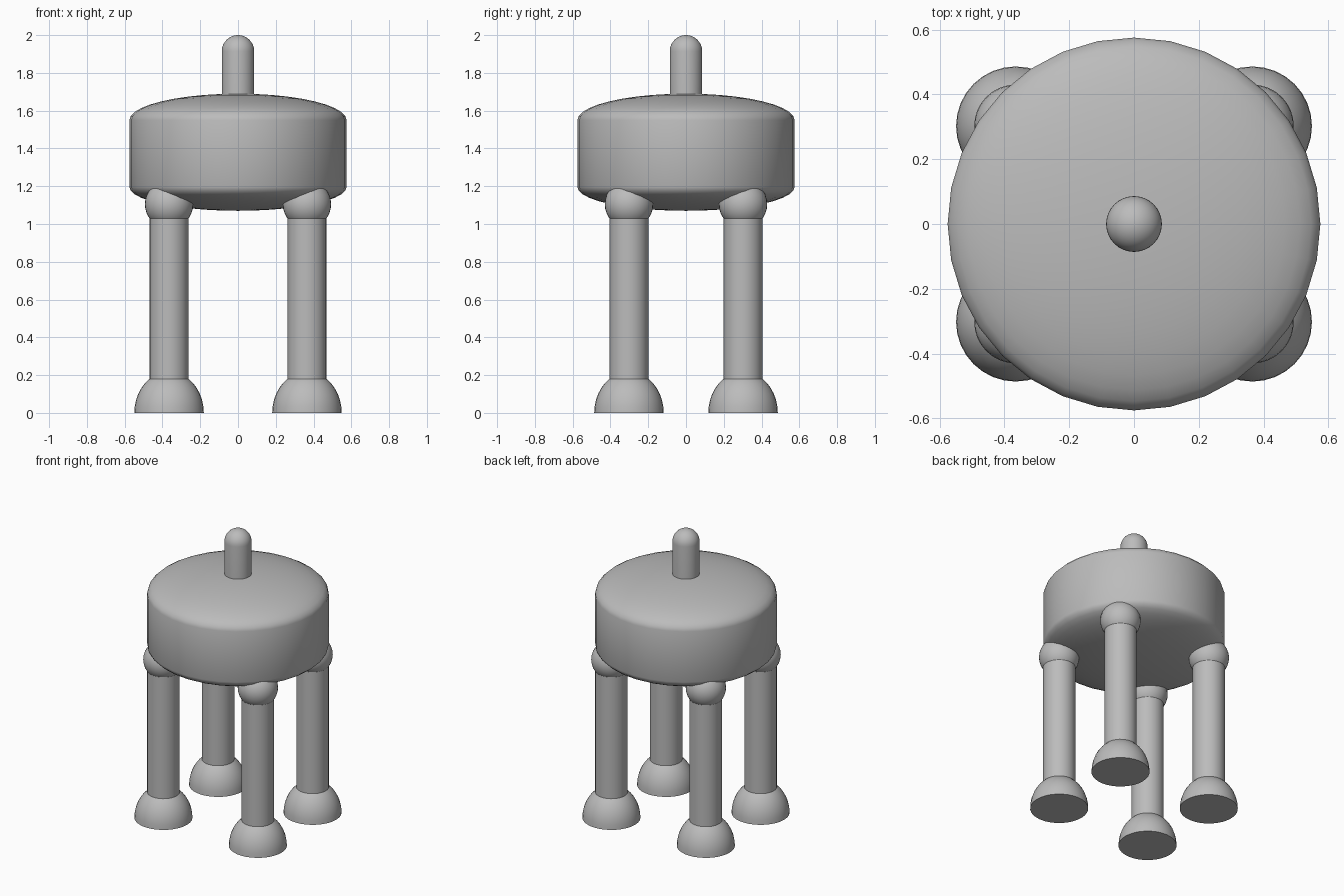
import bpy, bmesh, math

cube = bpy.data.objects.get("Cube")
if cube:
    bpy.data.objects.remove(cube, do_unlink=True)

grey = bpy.data.materials.new("plain grey")
grey.use_nodes = True
grey.diffuse_color = (0.5, 0.5, 0.5, 1)
grey.node_tree.nodes["Principled BSDF"].inputs["Base Color"].default_value = (0.5, 0.5, 0.5, 1)


def arc(radius, height, z, start, end, steps=10):
    """Elliptical profile points (r, z) between two angles in degrees."""
    angles = [math.radians(start + (end - start) * i / steps) for i in range(steps + 1)]
    return [(radius * math.cos(a), z + height * math.sin(a)) for a in angles]


def lathe(name, profile, x=0, y=0, sides=32):
    """Turn a bottom-to-top profile around the vertical axis, with closed ends."""
    bm = bmesh.new()
    rings = []
    for r, z in profile:
        if r < 1e-4:
            rings.append([bm.verts.new((0, 0, z))])
        else:
            turn = [2 * math.pi * i / sides for i in range(sides)]
            rings.append([bm.verts.new((r * math.cos(a), r * math.sin(a), z)) for a in turn])
    for low, high in zip(rings, rings[1:]):
        for i in range(sides):
            j = (i + 1) % sides
            if len(low) == 1:
                bm.faces.new((low[0], high[j], high[i]))
            elif len(high) == 1:
                bm.faces.new((low[i], low[j], high[0]))
            else:
                bm.faces.new((low[i], low[j], high[j], high[i]))
    if len(rings[0]) > 1:
        bm.faces.new(rings[0][::-1])
    if len(rings[-1]) > 1:
        bm.faces.new(rings[-1])
    mesh = bpy.data.meshes.new(name)
    bm.to_mesh(mesh)
    bm.free()
    mesh.materials.append(grey)
    obj = bpy.data.objects.new(name, mesh)
    obj.location = (x, y, 0)
    bpy.context.collection.objects.link(obj)
    bpy.ops.object.select_all(action="DESELECT")
    obj.select_set(True)
    bpy.context.view_layer.objects.active = obj
    bpy.ops.object.shade_smooth_by_angle(angle=math.radians(40))


# Drum body with shallow domes above and below
lathe("body", arc(0.575, 0.126, 1.196, -90, 0) + arc(0.575, 0.14, 1.55, 0, 90))

# Round-ended knob on top
lathe("top_knob", [(0.086, 1.6)] + arc(0.086, 0.086, 1.914, 0, 90))

# Four legs, each with a ball hip and a domed foot
for end, sy in (("front", -1), ("back", 1)):
    for side, sx in (("left", 1), ("right", -1)):
        x, y = 0.365 * sx, 0.302 * sy
        tag = f"{end}_{side}"
        lathe(f"{tag}_hip", arc(0.128, 0.128, 1.105, -90, 90, 16), x, y)
        lathe(f"{tag}_leg", [(0.103, 0.1), (0.103, 1.06)], x, y)
        lathe(f"{tag}_foot", arc(0.184, 0.218, 0, 0, 90), x, y)
